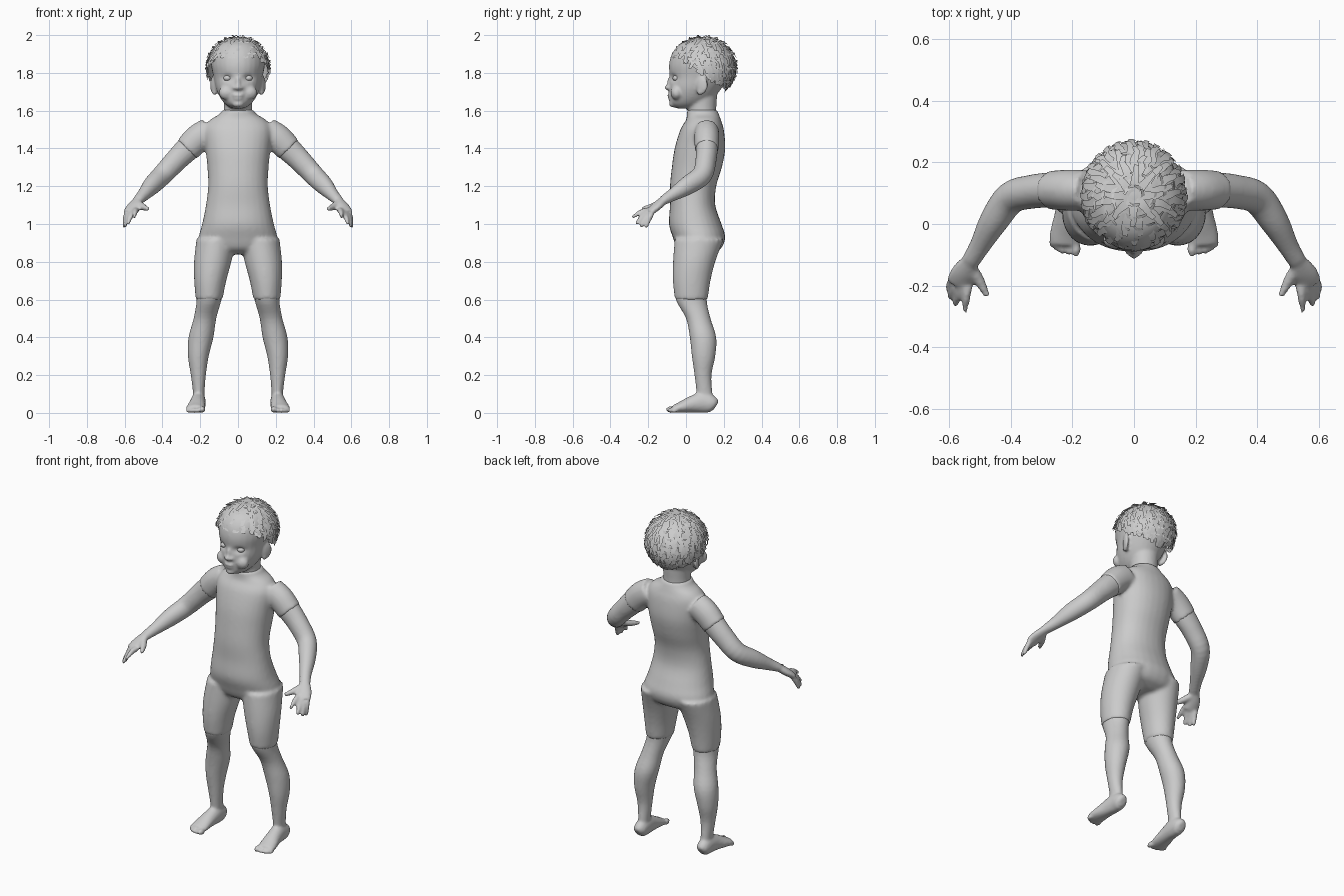
import bpy, bmesh, math, random
from mathutils import Vector, Matrix

if "Cube" in bpy.data.objects:
    bpy.data.objects.remove(bpy.data.objects["Cube"])

random.seed(4)
Z = Vector((0, 0, 1))


def refine(pts, steps=4):
    # Catmull-Rom interpolation of (x, y, z, rx, ry) sections
    p = [Vector(q) for q in pts]
    p = [p[0] * 2 - p[1]] + p + [p[-1] * 2 - p[-2]]
    out = []
    for a, b, c, d in zip(p, p[1:], p[2:], p[3:]):
        for i in range(steps):
            t = i / steps
            out.append(0.5 * (2 * b + (c - a) * t + (2 * a - 5 * b + 4 * c - d) * t * t
                              + (3 * b - a - 3 * c + d) * t ** 3))
    return out + [p[-2]]


def tube(bm, pts, s=1, flat=False, grow=0.0, n=28, e=1.0):
    # closed loft of elliptical sections; flat keeps them horizontal
    secs = refine([(q[0] * s, *q[1:]) for q in pts])
    cen = [Vector(q[:3]) for q in secs]
    rings = []
    for i, q in enumerate(secs):
        side, up = Vector((1, 0, 0)), Vector((0, 1, 0))
        if not flat:
            t = (cen[min(i + 1, len(cen) - 1)] - cen[max(i - 1, 0)]).normalized()
            side = t.cross(Z).normalized()
            up = side.cross(t)
        ring = []
        for k in range(n):
            c, w = math.cos(k * math.tau / n), math.sin(k * math.tau / n)
            c = math.copysign(abs(c) ** e, c)
            w = math.copysign(abs(w) ** e, w)
            ring.append(bm.verts.new(cen[i] + side * c * (q[3] + grow) + up * w * (q[4] + grow)))
        rings.append(ring)
    faces = [bm.faces.new(rings[0][::-1]), bm.faces.new(rings[-1])]
    for a, b in zip(rings, rings[1:]):
        for k in range(n):
            faces.append(bm.faces.new((a[k], a[(k + 1) % n], b[(k + 1) % n], b[k])))
    bmesh.ops.recalc_face_normals(bm, faces=faces)


def ball(bm, loc, size, rot=0.0):
    m = Matrix.Translation(loc) @ Matrix.Rotation(rot, 4, 'Z') @ Matrix.Diagonal((*size, 1))
    bmesh.ops.create_uvsphere(bm, u_segments=20, v_segments=12, radius=1, matrix=m)


def finish(bm, name, voxel=None, smooth=5):
    me = bpy.data.meshes.new(name)
    bm.to_mesh(me)
    bm.free()
    ob = bpy.data.objects.new(name, me)
    bpy.context.collection.objects.link(ob)
    if voxel:
        r = ob.modifiers.new("fuse", 'REMESH')
        r.mode, r.voxel_size = 'VOXEL', voxel
        k = ob.modifiers.new("soften", 'SMOOTH')
        k.factor, k.iterations = 0.5, smooth
        dg = bpy.context.evaluated_depsgraph_get()
        baked = bpy.data.meshes.new_from_object(ob.evaluated_get(dg))
        ob.modifiers.clear()
        ob.data = baked
    for f in ob.data.polygons:
        f.use_smooth = True
    return ob


def span(z, front, back, hw):
    return (0, (front + back) / 2, z, hw, (back - front) / 2)


LEG = [(.115, .07, .92, .10, .125), (.134, .043, .80, .094, .107), (.147, .03, .70, .08, .095),
       (.153, .028, .60, .066, .082), (.175, .065, .50, .06, .065), (.196, .09, .40, .066, .07),
       (.21, .093, .30, .055, .062), (.21, .09, .20, .04, .045), (.208, .098, .10, .03, .042),
       (.21, .10, .05, .033, .045)]
ARM = [(.15, .11, 1.49, .06, .07), (.21, .11, 1.455, .062, .07), (.27, .11, 1.395, .058, .066),
       (.33, .105, 1.335, .055, .06), (.40, .085, 1.26, .053, .055), (.455, .01, 1.205, .047, .05),
       (.50, -.07, 1.155, .034, .034), (.53, -.12, 1.125, .03, .025)]

# close-fitting one-piece romper covering trunk, upper arms and thighs
bm = bmesh.new()
tube(bm, [span(.84, 0, .13, .13), span(.87, -.045, .185, .2), span(.93, -.07, .208, .208),
          span(1.0, -.09, .188, .19), span(1.1, -.085, .155, .17), span(1.2, -.085, .16, .158),
          span(1.3, -.075, .19, .162), span(1.4, -.06, .208, .172), span(1.5, -.03, .2, .178),
          span(1.55, 0, .185, .15), span(1.58, .005, .175, .1), span(1.605, .005, .165, .082)],
     flat=True, e=.93)
for s in (1, -1):
    tube(bm, LEG[:4], s, flat=True, grow=.005)
    tube(bm, ARM[:3], s, grow=.005)
finish(bm, "romper", .01, 6)

# head, neck, arms, hands, lower legs and feet fused together
bm = bmesh.new()
tube(bm, [(0, .095, 1.54, .085, .075), (0, .085, 1.6, .075, .075), (0, .085, 1.68, .078, .08)], flat=True)
tube(bm, [span(1.612, -.05, .05, .035), span(1.635, -.082, .11, .068), span(1.67, -.088, .15, .095),
          span(1.72, -.09, .19, .117), span(1.78, -.086, .235, .13), span(1.84, -.09, .25, .142),
          span(1.9, -.075, .24, .138), span(1.95, -.035, .2, .108), span(1.98, .03, .14, .05)], flat=True)
ball(bm, (0, -.093, 1.722), (.018, .022, .015))          # nose tip
ball(bm, (0, -.086, 1.745), (.012, .015, .035))          # nose bridge
ball(bm, (0, -.087, 1.681), (.03, .012, .009))           # upper lip
ball(bm, (0, -.084, 1.665), (.026, .013, .009))          # lower lip
ball(bm, (0, -.07, 1.635), (.03, .02, .018))             # chin
for s in (1, -1):
    ball(bm, (s * .06, -.05, 1.695), (.042, .032, .038))   # cheek
    ball(bm, (s * .021, -.086, 1.72), (.01, .014, .009))  # nostril wing
    ball(bm, (s * .131, .085, 1.735), (.012, .033, .05), -s * .35)  # ear
    ball(bm, (s * .125, .075, 1.7), (.012, .018, .02))      # ear lobe
    tube(bm, ARM, s)
    # palm, fingers and thumb
    tube(bm, [(.53, -.12, 1.125, .028, .022), (.555, -.16, 1.09, .04, .022),
              (.57, -.195, 1.06, .042, .018)], s)
    for base, tip in (((.54, -.20, 1.075), (.55, -.285, 1.035)), ((.56, -.205, 1.06), (.582, -.265, 1.0)),
                      ((.578, -.2, 1.05), (.6, -.24, .985)), ((.59, -.185, 1.05), (.604, -.212, .98))):
        mid = [(a + b) / 2 for a, b in zip(base, tip)]
        mid[2] += .006
        tube(bm, [(*base, .016, .016), (*mid, .014, .014), (*tip, .009, .009)], s, n=12)
    tube(bm, [(.53, -.14, 1.11, .02, .02), (.502, -.185, 1.09, .018, .018),
              (.476, -.235, 1.08, .01, .01)], s, n=12)
    # lower legs, feet and toes
    tube(bm, LEG[2:], s, flat=True)
    tube(bm, [(.21, .158, .035, .02, .025), (.21, .14, .045, .036, .044), (.21, .09, .055, .04, .055),
              (.215, .03, .045, .043, .044), (.223, -.03, .029, .05, .029), (.225, -.068, .02, .049, .02)], s)
    for i, (x, y, r) in enumerate(((.188, -.08, .018), (.212, -.084, .013), (.232, -.08, .013),
                                   (.25, -.072, .012), (.266, -.06, .012))):
        ball(bm, (s * x, y, r), (r * .85, r * 1.5, r))
body = finish(bm, "head_and_limbs", .008, 4)
# shallow eye sockets pressed into the face
for v in body.data.vertices:
    if v.co.y < 0 and v.co.z > 1.6:
        d = ((abs(v.co.x) - .055) / .026) ** 2 + ((v.co.z - 1.773) / .017) ** 2
        v.co.y += .016 * math.exp(-d)

# eyes
for s in (1, -1):
    bm = bmesh.new()
    ball(bm, (s * .055, -.05, 1.772), (.022, .021, .016))
    finish(bm, "eye")

# hair: short overlapping ribbons laid over the skull in two directions
HC, HR = Vector((0, .092, 1.832)), Vector((.163, .172, .16))


def hairline(az):
    # lowest polar angle the hair reaches; az 0 is the forehead, pi the nape
    a = abs((az + math.pi) % math.tau - math.pi)
    return 1.22 + .78 * min(1, max(0, (a - .75) / 1.1)) + .45 * max(0, (a - 1.9) / 1.25)


def on_hair(az, pol, lift):
    d = Vector((math.sin(az) * math.sin(pol), -math.cos(az) * math.sin(pol), math.cos(pol)))
    return HC + Vector(d[i] * (HR[i] + lift) for i in range(3))


def ribbon(bm, path, width):
    # path of (azimuth, polar, lift), widened along the scalp
    pts = [on_hair(*q) for q in path]
    t = (pts[-1] - pts[0]).normalized()
    side = t.cross((pts[1] - HC).normalized()).normalized()
    rows = []
    for i, p in enumerate(pts):
        w = width * (1 - .55 * i / (len(pts) - 1))
        rows.append((bm.verts.new(p - side * w), bm.verts.new(p + side * w)))
    for a, b in zip(rows, rows[1:]):
        bm.faces.new((a[0], a[1], b[1], b[0]))


bm = bmesh.new()
for row in range(9):
    n = 8 + row * 4
    for k in range(n):
        az = (k + .5 * (row % 2)) * math.tau / n + random.uniform(-.06, .06)
        pol = .08 + row * .24
        end = min(pol + .5, hairline(az) + .08)
        if end - pol < .12:
            continue
        path = [(az + random.uniform(-.05, .05), pol + (end - pol) * i / 4, -.004 + .014 * i / 4 + random.uniform(0, .003))
                for i in range(5)]
        ribbon(bm, path, .017)
        # cross strand
        if random.random() < .7:
            step = .17 / max(.25, math.sin(pol + .1))
            ribbon(bm, [(az + step * i / 2, pol + .1, .002 + .005 * i) for i in range(-1, 3)], .008)
finish(bm, "hair_strands")

# hair base cap trimmed along the hairline
bm = bmesh.new()
N, M = 64, 16
grid = [[bm.verts.new(on_hair(k * math.tau / N, .02 + (hairline(k * math.tau / N) - .02) * j / M, -.003))
         for k in range(N)] for j in range(M + 1)]
bm.faces.new(grid[0])
for a, b in zip(grid, grid[1:]):
    for k in range(N):
        bm.faces.new((a[k], b[k], b[(k + 1) % N], a[(k + 1) % N]))
bmesh.ops.recalc_face_normals(bm, faces=bm.faces[:])
finish(bm, "hair_cap")
